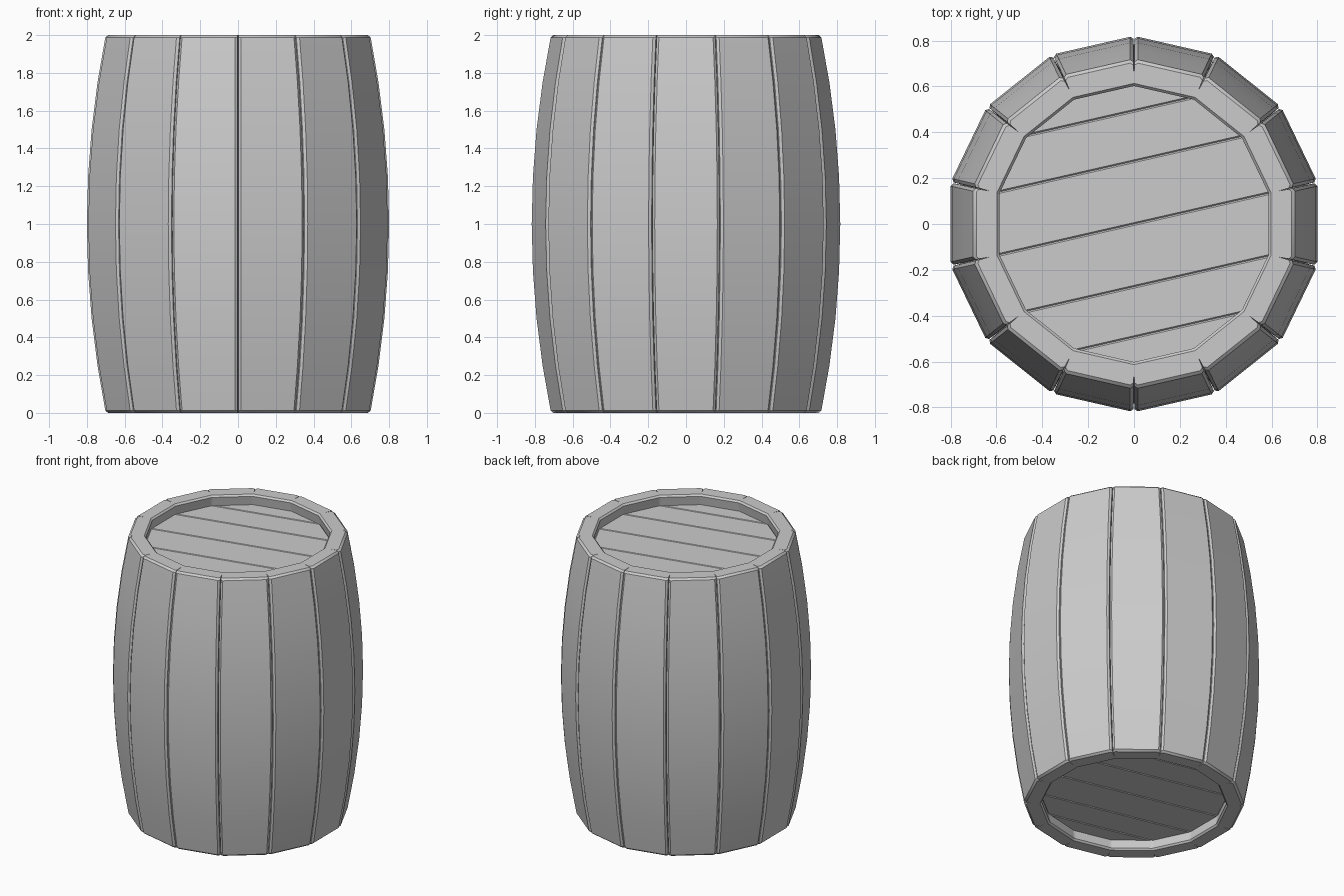
import bpy, bmesh, math
from mathutils import Vector, Matrix

if "Cube" in bpy.data.objects:
    bpy.data.objects.remove(bpy.data.objects["Cube"])

N = 14                       # staves
T = math.tan(math.pi / N)


def finish(bm, name, angle):
    bmesh.ops.remove_doubles(bm, verts=bm.verts, dist=1e-5)
    bmesh.ops.recalc_face_normals(bm, faces=bm.faces)
    me = bpy.data.meshes.new(name)
    bm.to_mesh(me)
    bm.free()
    ob = bpy.data.objects.new(name, me)
    bpy.context.collection.objects.link(ob)
    bpy.ops.object.select_all(action='DESELECT')
    bpy.context.view_layer.objects.active = ob
    ob.select_set(True)
    bpy.ops.object.shade_smooth_by_angle(angle=math.radians(angle))
    return ob


def bulge(z):
    return 0.70 + 0.10 * (1 - (z - 1) ** 2)


def section(bm, a, z, groove):
    """One ring of the stave wall; outer rings have V grooves at the joints."""
    gap, bev, depth = (0.005, 0.012, 0.06) if groove else (0.0, 0.012, 0.0)
    h = a * T
    drop = bev if groove else 0.0
    pts = [(a - depth, -(a - depth) * T), (a - drop, -h + gap), (a, -h + gap + bev),
           (a, h - gap - bev), (a - drop, h - gap)]
    ring = []
    for i in range(N):
        rot = Matrix.Rotation(2 * math.pi * i / N, 3, 'Z')
        ring += [bm.verts.new(rot @ Vector((x, y, z))) for x, y in pts]
    return ring


# Staves: closed loop of rings, up the outside and down the inside
b = 0.012
outer = [0.0] + [b] + [i / 4 for i in range(1, 8)] + [2 - b] + [2.0]
rows = [(bulge(z) - (b if z in (0.0, 2.0) else 0), z, True) for z in outer]
inner = [(0.598, 2.0), (0.587, 2 - b)] + [(bulge(z) - 0.115, z) for z in (1.75, 1.0, 0.25)]
inner += [(0.587, b), (0.598, 0.0)]
rows += [(a, z, False) for a, z in inner]
bm = bmesh.new()
rings = [section(bm, *r) for r in rows]
M = N * 5
for k, r in enumerate(rings):
    s = rings[(k + 1) % len(rings)]
    for i in range(M):
        j = (i + 1) % M
        bm.faces.new((r[i], r[j], s[j], s[i]))
finish(bm, "staves", 30)


# Lids: planks joining opposite pairs of polygon corners
def lid(name, z0, z1, flip):
    R = 0.60 / math.cos(math.pi / N)
    tilt = math.pi / N
    cor = [Vector((R * math.cos(tilt + 2 * math.pi * i / N),
                   flip * R * math.sin(tilt + 2 * math.pi * i / N), 0)) for i in range(N)]
    bm = bmesh.new()
    for k in range(-3, 4):
        # corners k and 7-k lie on one plank seam
        p = [cor[k % N], cor[(7 - k) % N]]
        if k == 3:
            continue
        p += [cor[(6 - k) % N], cor[(k + 1) % N]]
        if k == 2:
            p = [cor[2], cor[5], cor[4], cor[3]]
        if k == -3:
            p = [cor[-3], cor[10], cor[9], cor[-2]]
        low = [bm.verts.new(v + Vector((0, 0, z0))) for v in p]
        f = bm.faces.new(low)
        ext = bmesh.ops.extrude_face_region(bm, geom=[f])['geom']
        bmesh.ops.translate(bm, vec=(0, 0, z1 - z0),
                            verts=[g for g in ext if isinstance(g, bmesh.types.BMVert)])
    bmesh.ops.recalc_face_normals(bm, faces=bm.faces)
    bmesh.ops.bevel(bm, geom=bm.edges[:], offset=0.006, segments=1, affect='EDGES')
    finish(bm, name, 30)


lid("top_lid", 1.865, 1.925, 1)
lid("bottom_lid", 0.075, 0.135, -1)
